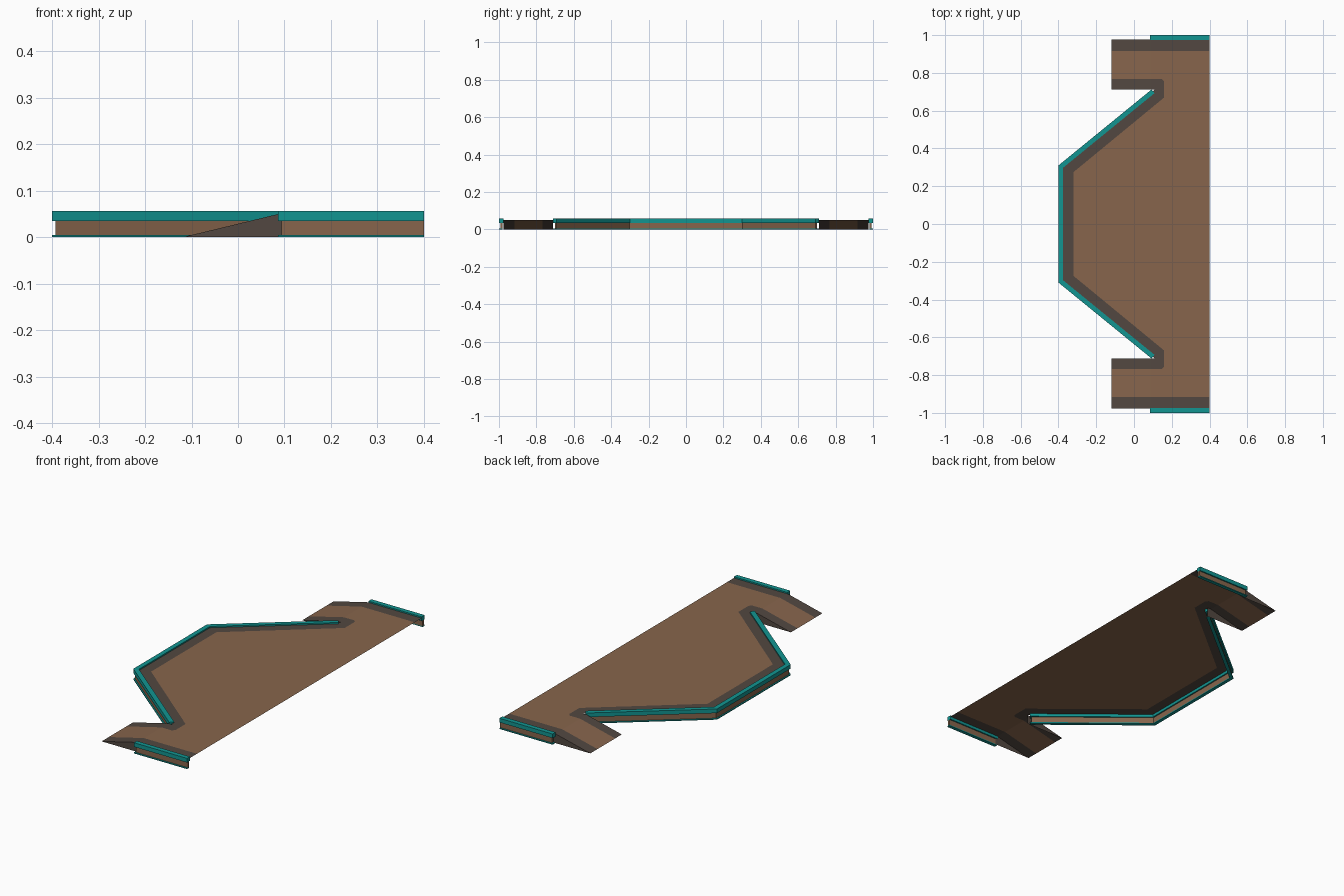
import bpy, bmesh
from mathutils import Vector

if "Cube" in bpy.data.objects:
    bpy.data.objects.remove(bpy.data.objects["Cube"])


def material(name, rgb):
    m = bpy.data.materials.new(name)
    m.diffuse_color = (*rgb, 1)
    m.use_nodes = True
    m.node_tree.nodes["Principled BSDF"].inputs["Base Color"].default_value = m.diffuse_color
    return m


BROWN = material("brown_panel", (0.242, 0.130, 0.072))
DARK = material("dark_border", (0.084, 0.064, 0.052))
TEAL = material("teal_trim", (0.006, 0.300, 0.285))

TOP = 0.05                   # deck height
FOOT, BEND = -0.12, 0.087    # ramp start and ramp top along x


def finish(bm, name, mat):
    me = bpy.data.meshes.new(name)
    bm.to_mesh(me)
    bm.free()
    me.materials.append(mat)
    ob = bpy.data.objects.new(name, me)
    bpy.context.collection.objects.link(ob)
    return ob


def sheet(name, polys, mat):
    """Open, upward-facing surface from 3D polygons, mirrored across y."""
    bm = bmesh.new()
    for s in (1, -1):
        for poly in polys:
            f = bm.faces.new([bm.verts.new((x, s * y, z)) for x, y, z in poly])
            f.normal_update()
            if f.normal.z < -0.01:
                f.normal_flip()
    bmesh.ops.remove_doubles(bm, verts=bm.verts, dist=0.0005)
    return finish(bm, name, mat)


def flat(*pts):
    return [(x, y, TOP) for x, y in pts]


def rect(x0, x1, y0, y1):
    return flat((x0, y0), (x1, y0), (x1, y1), (x0, y1))


def slope(y0, y1):
    return [(FOOT, y0, 0), (BEND, y0, TOP), (BEND, y1, TOP), (FOOT, y1, 0)]


def sweep(name, path, a, b, z0, z1, mat, trim=(0, 0)):
    """Mitred rectangular bar; a and b are offsets to the left of the path."""
    p = [Vector(q) for q in path]
    d = [(p[i + 1] - p[i]).normalized() for i in range(len(p) - 1)]
    p[0] += d[0] * trim[0]
    p[-1] -= d[-1] * trim[1]
    n = [Vector((-v.y, v.x)) for v in d]
    bm = bmesh.new()
    rings = []
    for i, q in enumerate(p):
        n0, n1 = n[max(i - 1, 0)], n[min(i, len(n) - 1)]
        m = (n0 + n1) / (1 + n0.dot(n1))
        rings.append([bm.verts.new((*(q + m * o), z))
                      for o, z in ((a, z0), (b, z0), (b, z1), (a, z1))])
    for r0, r1 in zip(rings, rings[1:]):
        for k in range(4):
            j = (k + 1) % 4
            bm.faces.new((r0[k], r0[j], r1[j], r1[k]))
    bm.faces.new(rings[0])
    bm.faces.new(rings[-1])
    bmesh.ops.recalc_face_normals(bm, faces=bm.faces)
    return finish(bm, name, mat)


# Brown deck and ramp surfaces
sheet("deck_panel", [
    flat((-0.32, 0), (0.16, 0), (0.16, 0.67), (-0.32, 0.275)),
    rect(0.16, 0.4, 0, 0.768),
    rect(BEND, 0.4, 0.768, 0.917),
    flat((0.147, 0.768), (0.16, 0.755), (0.16, 0.768)),
], BROWN)
sheet("ramp_panels", [slope(0.768, 0.917)], BROWN)

# Dark border bands on deck and ramps
sheet("deck_border", [
    rect(BEND, 0.4, 0.917, 0.977),
    flat((BEND, 0.712), (0.11, 0.712), (0.147, 0.768), (BEND, 0.768)),
    flat((0.11, 0.712), (0.16, 0.67), (0.16, 0.755), (0.147, 0.768)),
    flat((0.11, 0.712), (-0.385, 0.305), (-0.32, 0.275), (0.16, 0.67)),
    flat((-0.385, 0.305), (-0.385, 0), (-0.32, 0), (-0.32, 0.275)),
], DARK)
sheet("ramp_border", [slope(0.917, 0.977), slope(0.712, 0.768)], DARK)

# Dark skirts closing the ramp sides
sheet("ramp_skirts", [
    [(FOOT, y, 0), (x, y, 0), (x, y, TOP), (BEND, y, TOP)]
    for y, x in ((0.977, 0.10), (0.712, 0.11))
], DARK)

# Edge trim: teal rim, recessed brown wall, teal base strip
edges = {
    "platform": ([(0.093, 0.712), (-0.4, 0.31), (-0.4, -0.31), (0.093, -0.712)], (1, 1)),
    "back_side": ([(0.4, 1), (0.086, 1)], (0, 1)),
    "front_side": ([(0.086, -1), (0.4, -1)], (1, 0)),
}
for name, (path, ends) in edges.items():
    inset = [e * 0.008 for e in ends]
    sweep(name + "_rim", path, 0, 0.025, 0.035, 0.057, TEAL)
    sweep(name + "_wall", path, 0.007, 0.018, 0.005, 0.035, BROWN, inset)
    sweep(name + "_base", path, 0, 0.018, 0, 0.005, TEAL)
